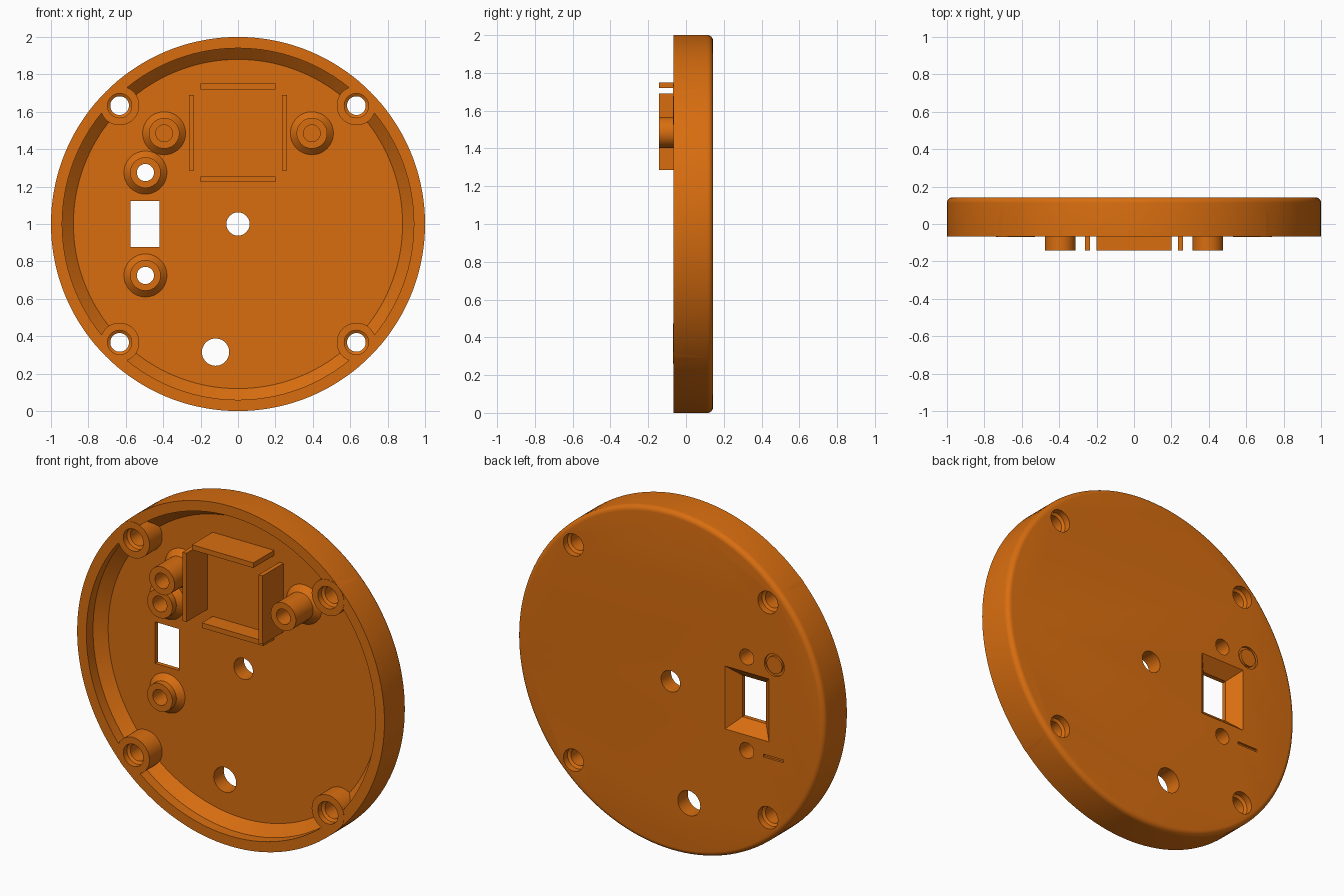
import bpy, bmesh, math

if "Cube" in bpy.data.objects:
    bpy.data.objects.remove(bpy.data.objects["Cube"])

FLOOR, RIM, BACK, TALL = 0.05, -0.067, 0.143, -0.143   # y levels
CORNERS = [(sx * 0.633, 1 + sz * 0.633) for sx in (-1, 1) for sz in (-1, 1)]
TALL_POSTS = [(-0.395, 1.485), (0.395, 1.485)]
SHORT_POSTS = [(-0.495, 1.275), (-0.495, 0.725)]

orange = bpy.data.materials.new("orange plastic")
orange.diffuse_color = (0.69, 0.155, 0.005, 1)
orange.use_nodes = True
orange.node_tree.nodes["Principled BSDF"].inputs["Base Color"].default_value = orange.diffuse_color


def loft(bm, rings, closed=False):
    """Skin matching rings of points; cap the ends or join them in a loop."""
    rows = [[bm.verts.new(p) for p in ring] for ring in rings]
    n = len(rows[0])
    pairs = list(zip(rows, rows[1:]))
    if closed:
        pairs.append((rows[-1], rows[0]))
    else:
        bm.faces.new(rows[0])
        bm.faces.new(rows[-1])
    for a, b in pairs:
        for i in range(n):
            j = (i + 1) % n
            bm.faces.new((a[i], a[j], b[j], b[i]))


def lathe(bm, x, z, profile, n=48, closed=False):
    """Revolve (radius, y) points about a y-parallel axis at x, z."""
    angles = [2 * math.pi * i / n for i in range(n)]
    loft(bm, [[(x + r * math.cos(a), y, z + r * math.sin(a)) for a in angles]
              for r, y in profile], closed)


def rects(bm, x, z, sections):
    """Loft centred rectangles given as (half width, half height, y)."""
    loft(bm, [[(x - w, y, z - h), (x + w, y, z - h), (x + w, y, z + h), (x - w, y, z + h)]
              for w, h, y in sections])


def make(name, bm):
    bmesh.ops.recalc_face_normals(bm, faces=bm.faces)
    mesh = bpy.data.meshes.new(name)
    bm.to_mesh(mesh)
    bm.free()
    mesh.materials.append(orange)
    ob = bpy.data.objects.new(name, mesh)
    bpy.context.collection.objects.link(ob)
    return ob


def combine(target, tool, operation):
    tool.hide_render = True
    bpy.context.view_layer.objects.active = target
    mod = target.modifiers.new(operation.lower(), 'BOOLEAN')
    mod.operation, mod.solver, mod.object = operation, 'EXACT', tool
    bpy.ops.object.modifier_apply(modifier=mod.name)
    bpy.data.objects.remove(tool)


# Round cover: dished front with chamfered floor edge, rounded back edge
R = 0.03
bm = bmesh.new()
rounded = [(1 - R + R * math.cos(t), BACK - R + R * math.sin(t))
           for t in (math.pi / 2 * i / 6 for i in range(7))]
lathe(bm, 0, 1, [(0.88, FLOOR), (0.94, FLOOR - 0.055), (0.94, RIM), (1, RIM)] + rounded, 144)
cover = make("round_cover", bm)

# Posts and retaining clips standing on the floor
ROOT = FLOOR + 0.03
bm = bmesh.new()
for x, z in CORNERS:
    lathe(bm, x, z, [(0.105, RIM - 0.002), (0.105, ROOT)])
for posts, top in ((TALL_POSTS, TALL), (SHORT_POSTS, -0.02)):
    for x, z in posts:
        lathe(bm, x, z, [(0.082, top), (0.082, FLOOR - 0.033), (0.115, FLOOR), (0.115, ROOT)])
for s in (-1, 1):
    rects(bm, s * 0.248, 1.488, [(0.013, 0.202, TALL), (0.013, 0.202, ROOT)])
rects(bm, 0, 1.735, [(0.2, 0.015, TALL), (0.2, 0.015, ROOT)])
rects(bm, 0, 1.24, [(0.2, 0.015, -0.05), (0.2, 0.015, ROOT)])
combine(cover, make("posts_and_clips", bm), 'UNION')

# Holes, flared switch opening and shallow back grooves
bm = bmesh.new()
for x, z in CORNERS:
    lathe(bm, x, z, [(0.065, -0.2), (0.065, -0.035), (0.05, -0.025),
                     (0.05, 0.095), (0.065, 0.105), (0.065, 0.2)])
for x, z in TALL_POSTS:
    lathe(bm, x, z, [(0.045, -0.2), (0.045, FLOOR)])
for x, z, r in [(x, z, 0.046) for x, z in SHORT_POSTS] + [(0, 1, 0.062), (-0.12, 0.315, 0.073)]:
    lathe(bm, x, z, [(r, -0.2), (r, 0.2)])
rects(bm, -0.497, 1.0, [(0.077, 0.122, -0.1), (0.077, 0.122, 0.075),
                        (0.143, 0.185, BACK), (0.143, 0.185, 0.2)])
lathe(bm, -0.675, 1.275, [(0.05, 0.13), (0.065, 0.13), (0.065, 0.2), (0.05, 0.2)], closed=True)
rects(bm, -0.67, 0.725, [(0.065, 0.008, 0.13), (0.065, 0.008, 0.2)])
combine(cover, make("hole_cutters", bm), 'DIFFERENCE')

# Smooth curved walls, crisp edges
bpy.ops.object.select_all(action='DESELECT')
cover.select_set(True)
bpy.context.view_layer.objects.active = cover
bpy.ops.object.shade_smooth_by_angle(angle=math.radians(30))
